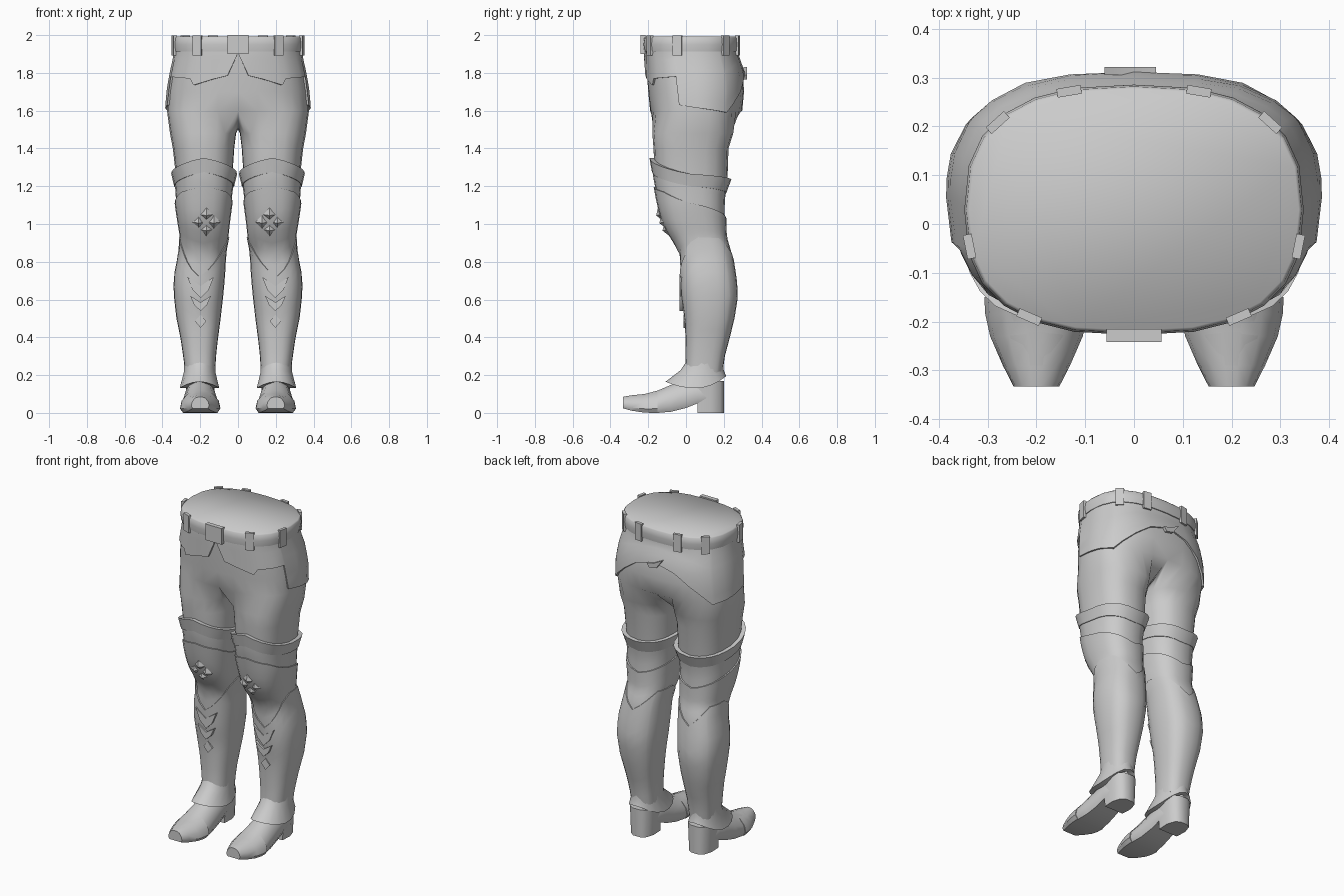
import bpy, bmesh, math
from mathutils import Vector, Matrix

if "Cube" in bpy.data.objects:
    bpy.data.objects.remove(bpy.data.objects["Cube"])

grey = bpy.data.materials.new("plain_grey")
grey.diffuse_color = (0.6, 0.6, 0.6, 1)
grey.use_nodes = True
grey.node_tree.nodes["Principled BSDF"].inputs["Base Color"].default_value = grey.diffuse_color

# Body profiles: z, x min, x max, y min, y max
PELVIS = [(1.6, -.376, .376, -.19, .298), (1.7, -.371, .371, -.2, .307), (1.8, -.356, .356, -.207, .302),
          (1.9, -.335, .335, -.214, .272), (1.97, -.335, .335, -.215, .273)]
LEG = [(.15, .125, .275, 0, .18), (.22, .125, .275, 0, .19), (.3, .122, .285, .005, .2),
       (.4, .112, .298, .005, .225), (.5, .1, .318, .002, .248), (.62, .088, .33, -.015, .265),
       (.72, .08, .33, -.02, .255), (.85, .075, .302, -.025, .232), (.93, .06, .298, -.075, .205),
       (1.0, .055, .308, -.115, .2), (1.1, .045, .32, -.14, .195), (1.17, .037, .322, -.152, .2),
       (1.25, .03, .328, -.165, .22), (1.4, .02, .345, -.172, .225), (1.48, .01, .36, -.178, .25)]


def lerp_table(table, k):
    """Rows of (key, values...) interpolated at k, clamped at the ends."""
    if k <= table[0][0]:
        return table[0][1:]
    for a, b in zip(table, table[1:]):
        if k <= b[0]:
            t = (k - a[0]) / (b[0] - a[0])
            return [u + (v - u) * t for u, v in zip(a[1:], b[1:])]
    return table[-1][1:]


def point(profile, deg, z, off=0.0, e=.8):
    """Point on a body section; 0 deg is front, 90 outer side, 180 back."""
    x0, x1, y0, y1 = lerp_table(profile, z)
    s, c = math.sin(math.radians(deg)), math.cos(math.radians(deg))
    f = lambda v: math.copysign(abs(v) ** e, v) if abs(v) > 1e-6 else 0
    return Vector(((x0 + x1) / 2 + ((x1 - x0) / 2 + off) * f(s),
                   (y0 + y1) / 2 - ((y1 - y0) / 2 + off) * f(c), z))


def finish(name, bm, mirror=False, angle=40):
    bmesh.ops.recalc_face_normals(bm, faces=bm.faces)
    me = bpy.data.meshes.new(name)
    bm.to_mesh(me)
    bm.free()
    me.materials.append(grey)
    ob = bpy.data.objects.new(name, me)
    bpy.context.collection.objects.link(ob)
    bpy.ops.object.select_all(action='DESELECT')
    ob.select_set(True)
    bpy.context.view_layer.objects.active = ob
    bpy.ops.object.shade_smooth_by_angle(angle=math.radians(angle))
    if mirror:
        ob.modifiers.new("mirror", 'MIRROR')
    return ob


def loft(name, rings, mirror=False, caps=True, angle=40):
    bm = bmesh.new()
    vs = [[bm.verts.new(p) for p in r] for r in rings]
    for a, b in zip(vs, vs[1:]):
        for i in range(len(a)):
            j = (i + 1) % len(a)
            bm.faces.new((a[i], a[j], b[j], b[i]))
    if caps:
        bm.faces.new(vs[0])
        bm.faces.new(vs[-1])
    return finish(name, bm, mirror, angle)


def shell(name, profile, top, bottom, off_top, off_bot, mirror=False, levels=6, e=.8):
    """Garment layer between two hem tables (degrees, z), given for 0..180."""
    angs = {i * 15 for i in range(13)} | {r[0] for r in top} | {r[0] for r in bottom}
    angs = sorted(angs | {360 - a for a in angs if 0 < a < 180})
    rings = []
    for k in range(-1, levels + 2):
        t = min(max(k / levels, 0), 1)
        off = -.004 if k in (-1, levels + 1) else off_bot + (off_top - off_bot) * t
        ring = []
        for a in angs:
            h = a if a <= 180 else 360 - a
            zb, zt = lerp_table(bottom, h)[0], lerp_table(top, h)[0]
            ring.append(point(profile, a, zb + (zt - zb) * t, off, e))
        rings.append(ring)
    return loft(name, rings, mirror, caps=False, angle=35)


def prism(name, pts, y0, y1, mirror=True):
    """Front-facing outline (x, z) extruded in y."""
    return loft(name, [[(x, y, z) for x, z in pts] for y in (y0, y1)], mirror)


# Trousers: half a pelvis running into one leg, joined by a sagging crotch curve
bm = bmesh.new()
N, M = 16, 5
half = [[bm.verts.new(point(PELVIS, 180 * i / N, z, 0, .77)) for i in range(N + 1)]
        for z in (1.92, 1.86, 1.8, 1.7, 1.6)]
for a, b in zip(half, half[1:]):
    for i in range(N):
        bm.faces.new((a[i], a[i + 1], b[i + 1], b[i]))
y_f, y_b = half[-1][0].co.y, half[-1][-1].co.y
prev = list(half[-1])
for k in range(1, M + 1):
    t = k / (M + 1)
    prev.append(bm.verts.new((0, y_b + (y_f - y_b) * t, 1.6 - .1 * math.sin(math.pi * t) ** .8)))
degs = [-55 + 290 * i / N for i in range(N + 1)] + [235 + 70 * k / (M + 1) for k in range(1, M + 1)]
for row in [r for r in reversed(LEG) if r[0] > .6]:
    ring = [bm.verts.new(point(LEG, d, row[0])) for d in degs]
    for i in range(len(ring)):
        j = (i + 1) % len(ring)
        bm.faces.new((prev[i], prev[j], ring[j], ring[i]))
    prev = ring
finish("trousers", bm, True, 80)

# Hip flaps with pointed front hem, stepped side and raised back
shell("hip_flaps", PELVIS, [(0, 1.92), (180, 1.92)],
      [(0, 1.905), (5, 1.785), (33, 1.735), (38, 1.77), (73, 1.78), (75, 1.63), (95, 1.61),
       (124, 1.59), (150, 1.70), (165, 1.765), (180, 1.80)], .004, .010, e=.77)
prism("back_fold", [(-.06, 1.83), (0, 1.80), (.045, 1.79), (.03, 1.765), (-.02, 1.775)], .305, .322, False)

# Belt closed by a flat top, with buckle and loops
loft("belt", [[point(PELVIS, a, z, off, .77) for a in range(0, 360, 15)] for z, off in
              ((1.912, 0), (1.914, .009), (1.95, .013), (1.985, .009), (1.992, .003))], angle=60)
prism("buckle", [(-.056, 1.9), (.056, 1.9), (.056, 2.0), (-.056, 2.0)], -.242, -.215, mirror=False)
for i, deg in enumerate((33, 78, 130, 163)):
    c = point(PELVIS, deg, 1.945, .008, .77)
    t = point(PELVIS, deg + 3, 1.945, .008, .77) - point(PELVIS, deg - 3, 1.945, .008, .77)
    bm = bmesh.new()
    m = Matrix.Translation(c) @ Matrix.Rotation(math.atan2(t.y, t.x), 4, 'Z') @ Matrix.Diagonal((.05, .018, .108, 1))
    bmesh.ops.create_cube(bm, size=1, matrix=m)
    finish("belt_loop_%d" % (i + 1), bm, True)

# Thigh cuff, lower band and knee guard
shell("thigh_cuff", LEG, [(0, 1.35), (90, 1.265), (180, 1.235)], [(0, 1.275), (90, 1.2), (180, 1.165)],
      .024, .014, True, 2)
shell("cuff_band", LEG, [(0, 1.29), (180, 1.19)], [(0, 1.18), (90, 1.09), (180, 1.02)], .010, .007, True, 3)
shell("knee_guard", LEG, [(0, 1.195), (45, 1.17), (90, 1.11), (180, 1.03)],
      [(0, .72), (90, .86), (180, .80)], .015, .007, True, 8)

# Boot shaft with V-shaped top at front and back
shell("boot_shaft", LEG, [(0, .72), (60, .88), (90, .93), (130, .925), (180, .81)],
      [(0, .2), (180, .2)], .014, .004, True, 12)

# Knee studs: four faceted pyramids
for i, (dx, dz) in enumerate(((0, .04), (.04, 0), (0, -.04), (-.04, 0))):
    bm = bmesh.new()
    cx, cz, h = .168 + dx, 1.01 + dz, .036
    yy = lambda z: -.127 - (z - 1.01) * .42
    base = [bm.verts.new((cx + a * h, yy(cz + b * h) + .01, cz + b * h))
            for a, b in ((1, 0), (0, 1), (-1, 0), (0, -1))]
    tip = bm.verts.new((cx, yy(cz) - .014, cz - .005))
    bm.faces.new(base)
    for k in range(4):
        bm.faces.new((base[k], base[(k + 1) % 4], tip))
    finish("knee_stud_%d" % (i + 1), bm, True, 20)

# Shin chevrons and diamond
for name, z, w, h in (("shin_chevron_upper", .65, .07, .07), ("shin_chevron_lower", .57, .055, .05)):
    cx = .198
    prism(name, [(cx - w, z + h), (cx, z + h * .3), (cx + w, z + h), (cx + w * .6, z), (cx, z - h * .6),
                 (cx - w * .6, z)], -.034, -.005)
prism("shin_diamond", [(.198, .45), (.228, .485), (.198, .52), (.168, .485)], -.014, .005)

# Ankle cuff flaring over the shoe, peaked at front and back
ankle = []
for z, x0, x1, y0, y1, lift_f, lift_b in ((.27, .12, .285, 0, .198, 0, 0), (.215, .118, .288, -.03, .2, .01, .01),
                                         (.13, .098, .31, -.108, .213, .035, .065),
                                         (.13, .14, .27, -.06, .18, .035, .065)):
    ring = []
    for a in range(0, 360, 20):
        s, c = math.sin(math.radians(a)), math.cos(math.radians(a))
        ring.append(((x0 + x1) / 2 + (x1 - x0) / 2 * s, (y0 + y1) / 2 - (y1 - y0) / 2 * c,
                     z + (lift_f * c * c if c > 0 else lift_b * c * c)))
    ankle.append(ring)
loft("ankle_cuff", ankle, True, caps=False)


# Shoe sections along y: y, half width, bottom, top
def shoe_part(name, rows, grow=0.0):
    rings = []
    for y, w, zb, zt in rows:
        w, zt, h = w + grow, zt + grow, zt - zb
        rings.append([(.2 + w * u, y, zb + h * v) for u, v in
                      ((-.85, 0), (-1, .2), (-.92, .55), (-.6, .88), (-.2, 1), (.2, 1),
                       (.6, .88), (.92, .55), (1, .2), (.85, 0))])
    loft(name, rings, True)


shoe_part("shoe", [(.17, .05, .06, .16), (.13, .068, .055, .175), (.06, .08, .05, .19), (0, .085, .026, .18),
                   (-.08, .094, .006, .148), (-.15, .102, 0, .118), (-.22, .094, .003, .1),
                   (-.29, .064, .012, .093), (-.328, .042, .024, .085)])
shoe_part("toe_cap", [(-.15, .102, 0, .117), (-.185, .1, 0, .108), (-.23, .09, .003, .098),
                      (-.29, .064, .012, .093), (-.333, .042, .024, .085)], .005)
heel = [[(.2 + w * u, y, z) for u, y in ((-.95, .06), (.95, .06), (1, .13), (.75, .182), (.35, .2),
                                       (-.35, .2), (-.75, .182), (-1, .13))]
        for z, w in ((0, .068), (.17, .078))]
loft("shoe_heel", heel, True)
